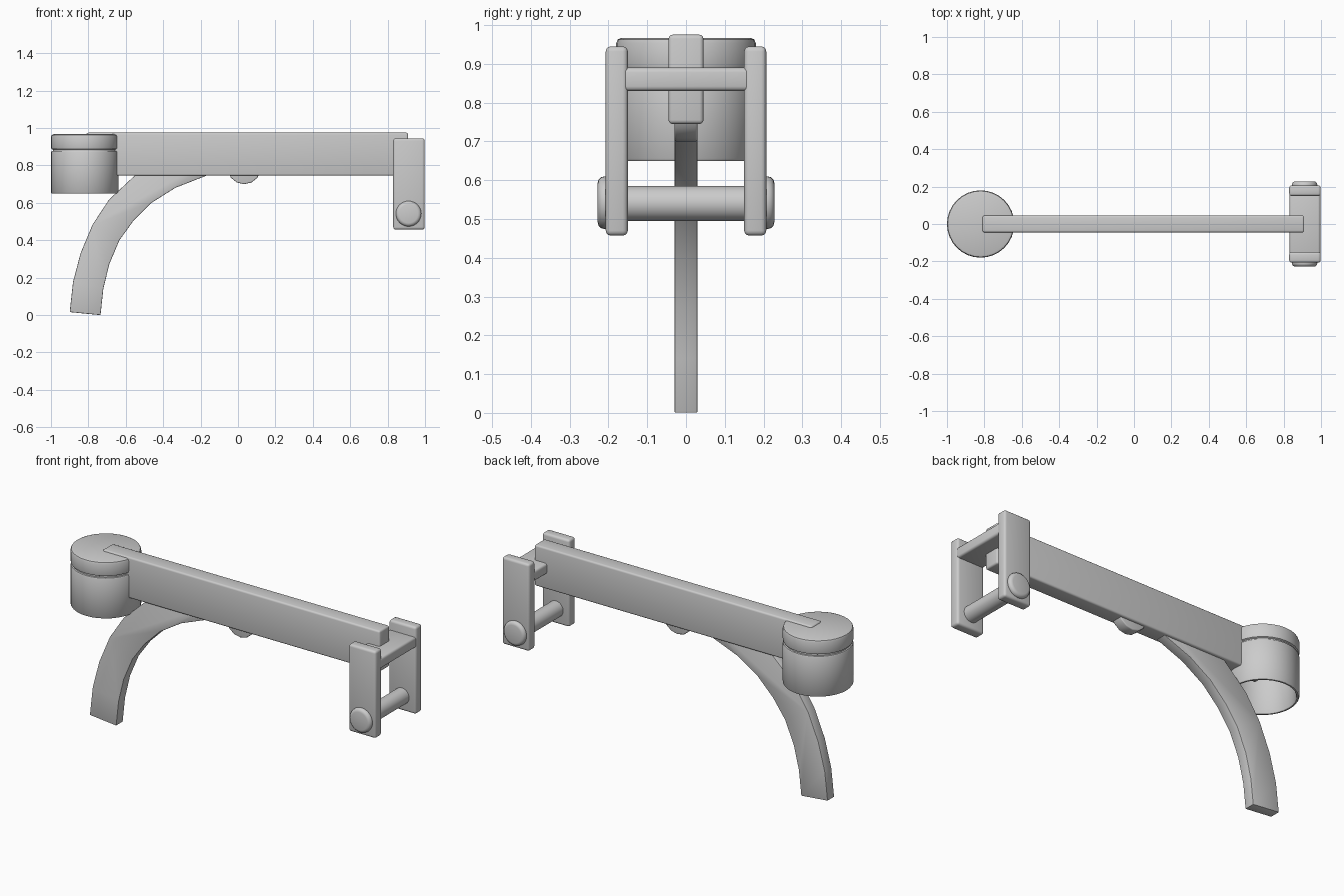
import bpy, bmesh
from math import pi, sin, cos, radians
from mathutils import Matrix

if "Cube" in bpy.data.objects:
    bpy.data.objects.remove(bpy.data.objects["Cube"])


def finish(name, bm, bevel=0.0, segments=3):
    """Round the sharp edges, write the mesh and shade it."""
    bmesh.ops.recalc_face_normals(bm, faces=bm.faces)
    if bevel:
        sharp = [e for e in bm.edges if e.calc_face_angle(0) > radians(40)]
        bmesh.ops.bevel(bm, geom=sharp, offset=bevel, segments=segments,
                        profile=0.5, affect='EDGES', clamp_overlap=True)
    mesh = bpy.data.meshes.new(name)
    bm.to_mesh(mesh)
    bm.free()
    obj = bpy.data.objects.new(name, mesh)
    bpy.context.collection.objects.link(obj)
    bpy.ops.object.select_all(action='DESELECT')
    obj.select_set(True)
    bpy.context.view_layer.objects.active = obj
    bpy.ops.object.shade_smooth_by_angle(angle=radians(35))
    return obj


def box(name, x, y, z, bevel):
    """Rounded box from three (min, max) ranges."""
    bm = bmesh.new()
    bmesh.ops.create_cube(bm, size=1)
    for v in bm.verts:
        for i, (a, b) in enumerate((x, y, z)):
            v.co[i] = (a + b) / 2 + v.co[i] * (b - a)
    return finish(name, bm, bevel)


def rod(name, x, z, y, radius, sides, bevel=0.0):
    """Cylinder lying along y."""
    bm = bmesh.new()
    place = Matrix.Translation((x, (y[0] + y[1]) / 2, z)) @ Matrix.Rotation(pi / 2, 4, 'X')
    bmesh.ops.create_cone(bm, cap_ends=True, segments=sides, radius1=radius,
                          radius2=radius, depth=y[1] - y[0], matrix=place)
    return finish(name, bm, bevel)


def lathe(name, profile, x, sides):
    """Revolve (radius, z) points around a vertical axis at x."""
    bm = bmesh.new()
    rings = []
    for r, z in profile:
        if r == 0:
            rings.append([bm.verts.new((x, 0, z))] * sides)
        else:
            rings.append([bm.verts.new((x + r * cos(2 * pi * i / sides),
                                        r * sin(2 * pi * i / sides), z))
                          for i in range(sides)])
    for a, b in zip(rings, rings[1:]):
        for i in range(sides):
            j = (i + 1) % sides
            bm.faces.new(list(dict.fromkeys((a[i], a[j], b[j], b[i]))))
    return finish(name, bm)


def slab(name, outline, half, bevel):
    """Extrude an (x, z) outline along y."""
    bm = bmesh.new()
    face = bm.faces.new([bm.verts.new((x, -half, z)) for x, z in outline])
    top = bmesh.ops.extrude_face_region(bm, geom=[face])['geom']
    bmesh.ops.translate(bm, vec=(0, 2 * half, 0),
                        verts=[g for g in top if isinstance(g, bmesh.types.BMVert)])
    return finish(name, bm, bevel, 2)


# Long main beam
box("main_beam", (-0.81, 0.91), (-0.045, 0.045), (0.745, 0.975), 0.01)

# Cup with a grooved lid, open underneath
lathe("cup", [(0, 0.967), (0.166, 0.967), (0.176, 0.963), (0.18, 0.953),
              (0.18, 0.897), (0.178, 0.889), (0.17, 0.885), (0.17, 0.878),
              (0.177, 0.876), (0.18, 0.87), (0.18, 0.656), (0.176, 0.65),
              (0.168, 0.65), (0.164, 0.656), (0.164, 0.87), (0, 0.87)], -0.82, 32)

# Curved leg rising into the beam
outer = [(-0.9, 0.016), (-0.882, 0.177), (-0.842, 0.33), (-0.778, 0.483),
         (-0.69, 0.617), (-0.553, 0.745), (-0.42, 0.83)]
inner = [(-0.17, 0.745), (-0.334, 0.681), (-0.463, 0.6), (-0.56, 0.503),
         (-0.634, 0.4), (-0.688, 0.273), (-0.72, 0.14), (-0.735, 0.0)]
slab("curved_leg", outer + [(-0.15, 0.83)] + inner, 0.03, 0.004)

# Small round lug under the beam
rod("lower_lug", 0.033, 0.79, (-0.03, 0.03), 0.09, 14, 0.006)

# End bracket: two side plates, a crosspiece, and an axle with caps
for side, s in (("front", -1), ("back", 1)):
    box(side + "_plate", (0.83, 0.998), sorted((s * 0.15, s * 0.207)), (0.457, 0.945), 0.013)
    rod(side + "_axle_cap", 0.912, 0.542, sorted((s * 0.19, s * 0.228)), 0.068, 32, 0.018)
box("bracket_crosspiece", (0.832, 0.996), (-0.17, 0.17), (0.83, 0.89), 0.012)
rod("axle", 0.912, 0.54, (-0.19, 0.19), 0.045, 32)
